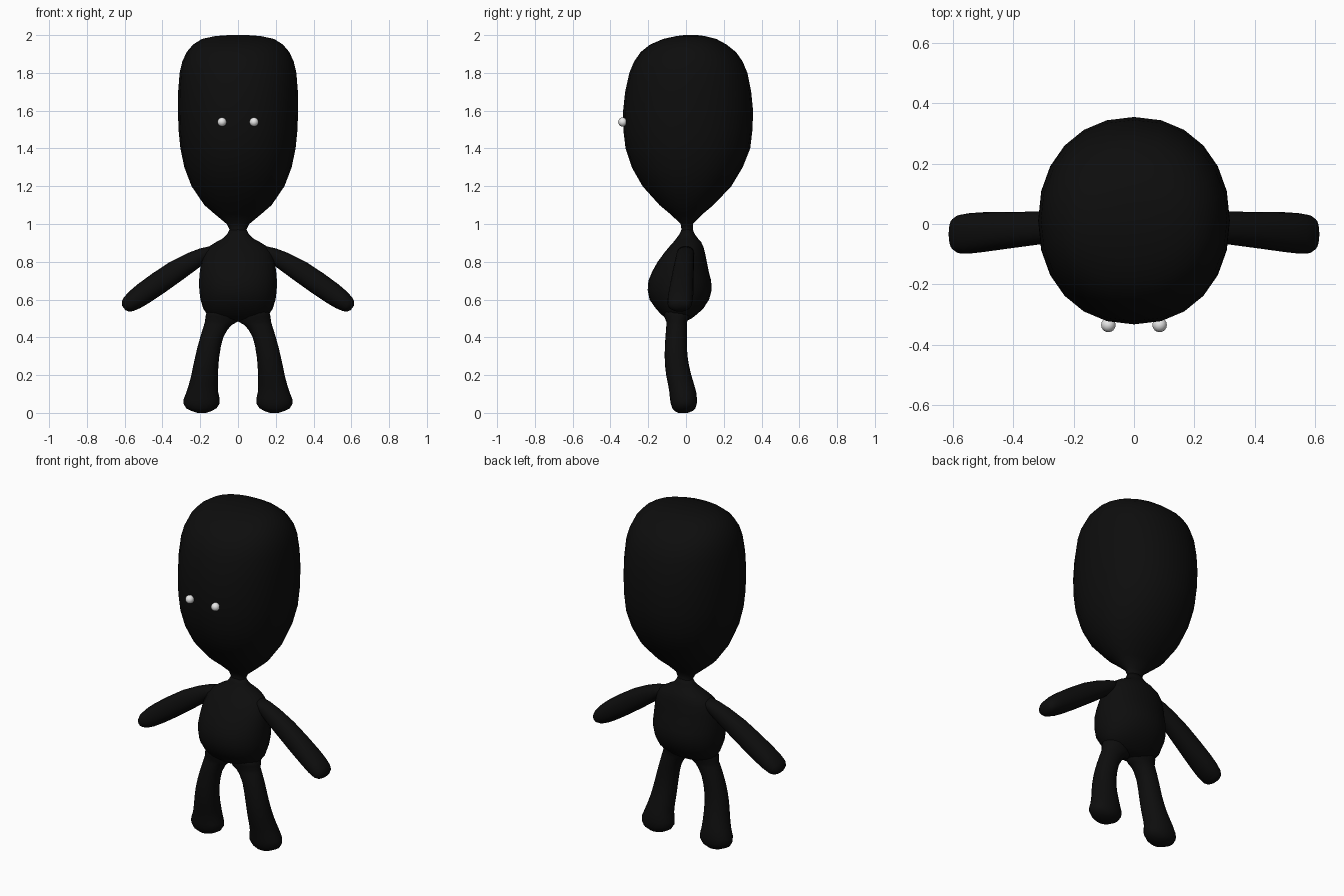
import bpy, bmesh, math
from mathutils import Vector


def material(name, rgb):
    m = bpy.data.materials.new(name)
    m.diffuse_color = (*rgb, 1)
    return m


black = material("soft black", (0.004, 0.004, 0.004))
pale = material("pale grey", (0.8, 0.8, 0.8))


def loft(name, rings, sides=24, power=2.0):
    """Skin closed rings of (centre, first axis, second axis), capped at both ends."""
    bm = bmesh.new()
    rows = []
    for c, a, b in rings:
        row = []
        for i in range(sides):
            t = 2 * math.pi * i / sides
            u, v = math.cos(t), math.sin(t)
            u = math.copysign(abs(u) ** (2 / power), u)
            v = math.copysign(abs(v) ** (2 / power), v)
            row.append(bm.verts.new(Vector(c) + Vector(a) * u + Vector(b) * v))
        rows.append(row)
    for r, s in zip(rows, rows[1:]):
        for i in range(sides):
            j = (i + 1) % sides
            bm.faces.new((r[i], r[j], s[j], s[i]))
    bm.faces.new(rows[0])
    bm.faces.new(rows[-1])
    bmesh.ops.recalc_face_normals(bm, faces=bm.faces)
    for f in bm.faces:
        f.smooth = True
    me = bpy.data.meshes.new(name)
    bm.to_mesh(me)
    bm.free()
    me.materials.append(black)
    ob = bpy.data.objects.new(name, me)
    bpy.context.collection.objects.link(ob)
    return ob


def level(z, x0, x1, y0, y1):
    """Horizontal ring from its extents."""
    return (((x0 + x1) / 2, (y0 + y1) / 2, z),
            ((x1 - x0) / 2, 0, 0), (0, (y1 - y0) / 2, 0))


# Head and neck: height, half width, front, back
head = [(0.93, .05, -.04, .05), (0.97, .045, -.024, .036), (1.0, .06, -.028, .036),
        (1.05, .12, -.08, .085), (1.1, .178, -.14, .145), (1.2, .246, -.23, .24),
        (1.3, .284, -.287, .30), (1.4, .305, -.32, .34), (1.5, .315, -.332, .352),
        (1.6, .318, -.333, .355), (1.7, .317, -.322, .345), (1.8, .309, -.30, .325),
        (1.86, .295, -.275, .30), (1.91, .272, -.24, .265), (1.95, .238, -.19, .215),
        (1.98, .19, -.12, .16), (1.995, .12, -.05, .10), (2.0, .05, -.01, .06)]
loft("head", [level(z, -w, w, f, b) for z, w, f, b in head], power=2.15)

# Torso
torso = [(0.485, .07, -.07, .0), (0.50, .13, -.105, .03), (0.52, .163, -.13, .055),
         (0.55, .183, -.158, .09), (0.6, .199, -.193, .122), (0.65, .205, -.203, .136),
         (0.7, .206, -.199, .133), (0.75, .202, -.178, .12), (0.8, .195, -.15, .11),
         (0.85, .18, -.113, .10), (0.88, .155, -.088, .092), (0.905, .115, -.066, .08),
         (0.925, .078, -.05, .062), (0.945, .058, -.035, .047), (0.97, .045, -.024, .036)]
loft("torso", [level(z, -w, w, f, b) for z, w, f, b in torso], power=2.1)

# Arms: x, z, half thickness, front, back
arm = [(.12, .865, .025, -.04, .04), (.18, .84, .037, -.05, .042), (.24, .805, .049, -.058, .042),
       (.33, .75, .058, -.07, .041), (.42, .688, .06, -.082, .04), (.50, .632, .058, -.093, .039),
       (.545, .60, .053, -.098, .036), (.58, .575, .044, -.097, .03),
       (.597, .563, .032, -.085, .018), (.606, .557, .015, -.06, -.005)]
# Legs: z, inner x, outer x, front, back
leg = [(.0, .17, .215, -.04, .01), (.01, .14, .245, -.06, .035), (.025, .113, .275, -.073, .05),
       (.05, .097, .289, -.081, .057), (.075, .097, .287, -.085, .058), (.11, .105, .273, -.088, .054),
       (.15, .107, .26, -.095, .043), (.2, .106, .247, -.105, .028), (.25, .104, .237, -.111, .016),
       (.3, .099, .226, -.113, .008), (.35, .091, .214, -.112, .005), (.4, .078, .2, -.109, .004),
       (.44, .056, .188, -.106, .004), (.465, .034, .18, -.104, .004),
       (.482, .004, .175, -.104, .006), (.51, .0, .172, -.115, .02), (.56, .0, .16, -.12, .03)]

for s, side in ((1, "left"), (-1, "right")):
    loft(side + "_arm", [((s * x, (f + b) / 2, z), (s * h * .56, 0, h * .83), (0, (b - f) / 2, 0))
                         for x, z, h, f, b in arm], sides=20, power=2.2)
    loft(side + "_leg", [level(z, s * i, s * o, f, b) for z, i, o, f, b in leg], sides=20, power=2.1)
    # Bead eyes
    bpy.ops.mesh.primitive_uv_sphere_add(segments=16, ring_count=10, radius=.024,
                                         location=(s * .085, -.335, 1.54))
    eye = bpy.context.object
    eye.name = side + "_eye"
    eye.data.materials.append(pale)
    bpy.ops.object.shade_smooth()
